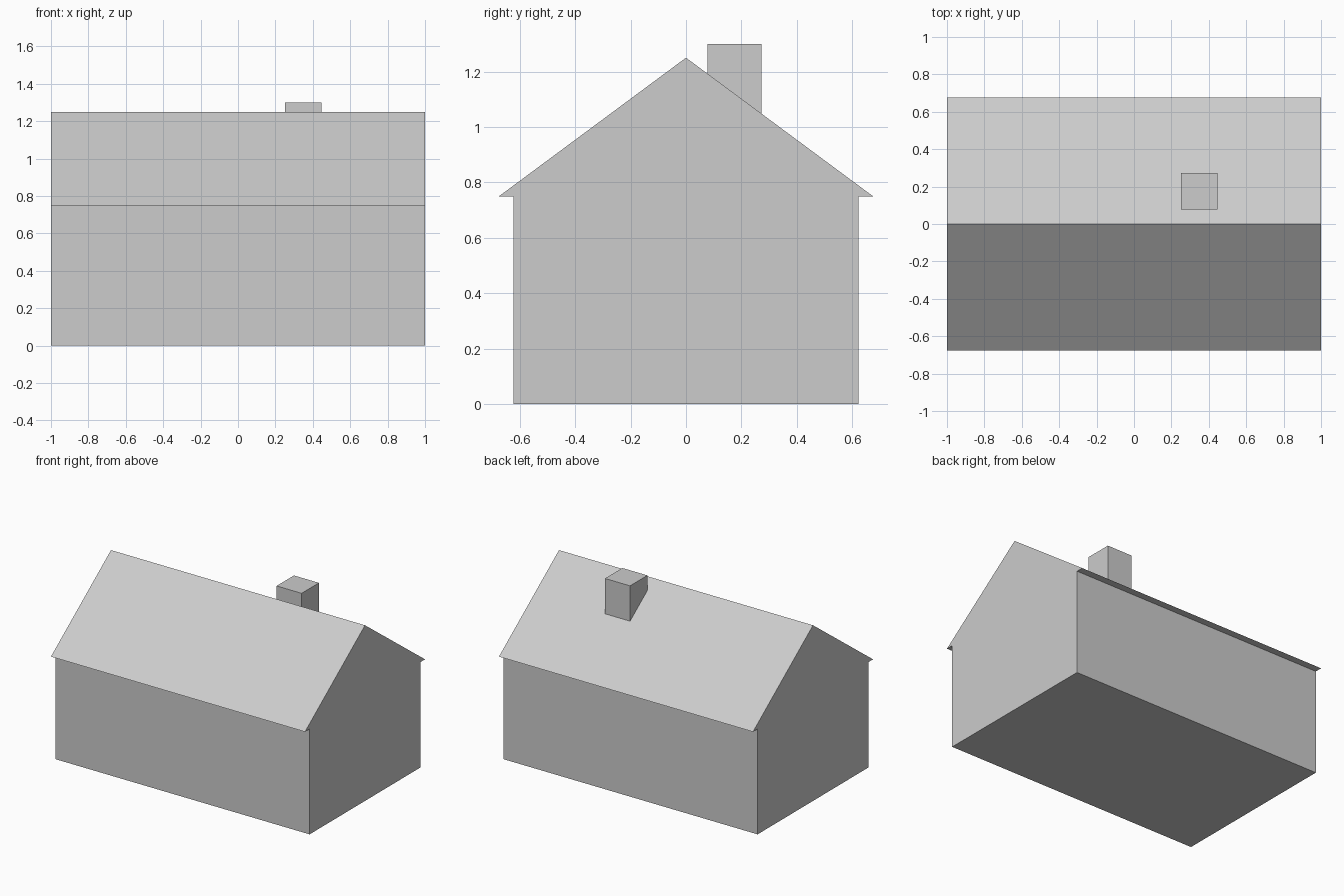
import bpy
import bmesh

cube = bpy.data.objects.get("Cube")
if cube:
    bpy.data.objects.remove(cube, do_unlink=True)

# Single plain grey for the whole house
grey = bpy.data.materials.new("light_grey")
grey.use_nodes = True
colour = (0.604, 0.604, 0.604, 1)
grey.diffuse_color = colour
grey.node_tree.nodes["Principled BSDF"].inputs["Base Color"].default_value = colour


def extrude_profile(name, profile, x_min, x_max):
    """Solid made by extruding a (y, z) outline along x."""
    bm = bmesh.new()
    face = bm.faces.new([bm.verts.new((x_min, y, z)) for y, z in profile])
    result = bmesh.ops.extrude_face_region(bm, geom=[face])
    verts = [v for v in result["geom"] if isinstance(v, bmesh.types.BMVert)]
    bmesh.ops.translate(bm, verts=verts, vec=(x_max - x_min, 0, 0))
    bmesh.ops.recalc_face_normals(bm, faces=bm.faces)
    mesh = bpy.data.meshes.new(name)
    bm.to_mesh(mesh)
    bm.free()
    mesh.materials.append(grey)
    obj = bpy.data.objects.new(name, mesh)
    bpy.context.collection.objects.link(obj)
    return obj


def rectangle(y0, y1, z0, z1):
    return [(y0, z0), (y1, z0), (y1, z1), (y0, z1)]


EAVE, RIDGE = 0.75, 1.25
WALL, OVERHANG = 0.623, 0.675

# Walls, gabled roof overhanging front and back, and chimney on the rear slope
extrude_profile("walls", rectangle(-WALL, WALL, 0, EAVE), -1, 1)
extrude_profile("roof", [(-OVERHANG, EAVE), (OVERHANG, EAVE), (0, RIDGE)], -1, 1)
extrude_profile("chimney", rectangle(0.077, 0.272, 1.0, 1.3), 0.25, 0.447)
